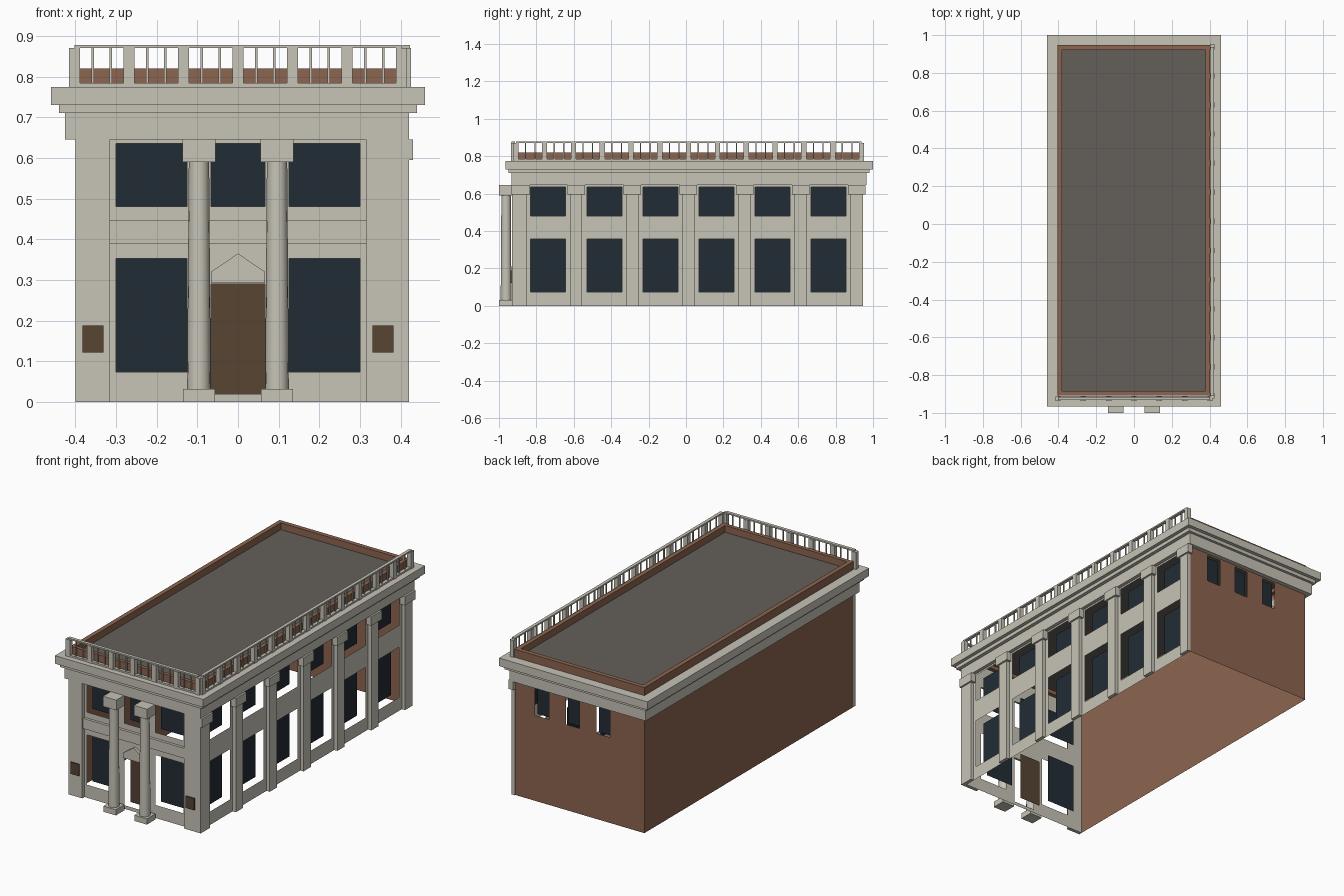
import bpy, bmesh, math
from mathutils import Vector

cube = bpy.data.objects.get("Cube")
if cube:
    bpy.data.objects.remove(cube)


def material(name, rgb):
    m = bpy.data.materials.new(name)
    m.use_nodes = True
    m.diffuse_color = (*rgb, 1)
    bsdf = next(n for n in m.node_tree.nodes if n.type == 'BSDF_PRINCIPLED')
    bsdf.inputs["Base Color"].default_value = (*rgb, 1)
    bsdf.inputs["Roughness"].default_value = 0.9
    return m


STONE = material("pale stone", (0.57, 0.55, 0.47))
BRICK = material("red brick", (0.265, 0.13, 0.08))
ROOF = material("grey roof", (0.127, 0.117, 0.102))
GLASS = material("dark glass", (0.016, 0.025, 0.036))
WOOD = material("brown wood", (0.095, 0.058, 0.033))


def finish(name, bm, mat, fix=True):
    if fix:
        bmesh.ops.recalc_face_normals(bm, faces=bm.faces[:])
    me = bpy.data.meshes.new(name)
    bm.to_mesh(me)
    bm.free()
    me.materials.append(mat)
    ob = bpy.data.objects.new(name, me)
    bpy.context.collection.objects.link(ob)
    return ob


def add_box(bm, x0, x1, y0, y1, z0, z1):
    vs = bmesh.ops.create_cube(bm, size=1)["verts"]
    for v in vs:
        v.co = Vector((x1 if v.co.x > 0 else x0,
                       y1 if v.co.y > 0 else y0,
                       z1 if v.co.z > 0 else z0))


def boxes(name, mat, items):
    bm = bmesh.new()
    for b in items:
        add_box(bm, *b)
    return finish(name, bm, mat)


def frame(name, mat, outer, inner, z0, z1):
    """Rectangular ring; rectangles are x0, x1, y0, y1."""
    bm = bmesh.new()
    loops = []
    for (x0, x1, y0, y1), z in ((outer, z0), (outer, z1), (inner, z1), (inner, z0)):
        loops.append([bm.verts.new((x, y, z)) for x, y in
                      ((x0, y0), (x1, y0), (x1, y1), (x0, y1))])
    for k in range(4):
        a, b = loops[k], loops[(k + 1) % 4]
        for i in range(4):
            j = (i + 1) % 4
            bm.faces.new((a[i], a[j], b[j], b[i]))
    return finish(name, bm, mat)


def sheet(name, mat, place, u0, u1, v0, v1, holes=()):
    """Thin wall with rectangular openings; place maps (u, v) to a point."""
    us = sorted({u0, u1, *(h[0] for h in holes), *(h[1] for h in holes)})
    vs = sorted({v0, v1, *(h[2] for h in holes), *(h[3] for h in holes)})
    bm = bmesh.new()
    for a, b in zip(us, us[1:]):
        for c, d in zip(vs, vs[1:]):
            u, v = (a + b) / 2, (c + d) / 2
            if any(h[0] < u < h[1] and h[2] < v < h[3] for h in holes):
                continue
            bm.faces.new([bm.verts.new(place(*p)) for p in ((a, c), (b, c), (b, d), (a, d))])
    bmesh.ops.remove_doubles(bm, verts=bm.verts[:], dist=1e-5)
    return finish(name, bm, mat, False)


LEFT, RIGHT, FRONT, BACK = -0.40, 0.40, -0.91, 0.94
RECESS = 0.05
FRIEZE, EAVE = 0.645, 0.775


def front(d):
    return lambda u, v: (u, FRONT + d, v)


def side(d):
    return lambda u, v: (RIGHT - d, u, v)


def back(d):
    return lambda u, v: (-u, BACK - d, v)


# front wall with door, ground windows and upper windows
upper = (0.48, 0.635)
door = (-0.066, 0.066, 0.02, 0.29)
front_glass = [(s * 0.2125 - 0.0875, s * 0.2125 + 0.0875, *z)
               for s in (-1, 1) for z in ((0.073, 0.353), upper)]
front_glass.append((-0.066, 0.066, *upper))
sheet("front_wall", STONE, front(0), LEFT, RIGHT, 0, FRIEZE, front_glass + [door])
for i, h in enumerate(front_glass):
    sheet(f"front_window_{i}", GLASS, front(RECESS), *h)
sheet("front_door", WOOD, front(RECESS), *door)

# windowed side wall
bays = [-0.737 + 0.3 * i for i in range(6)]
side_glass = [(c - 0.0935, c + 0.0935, *z) for c in bays for z in ((0.075, 0.357), upper)]
sheet("side_wall", STONE, side(0), FRONT, BACK, 0, FRIEZE, side_glass)
for i, h in enumerate(side_glass):
    sheet(f"side_window_{i}", GLASS, side(RECESS), *h)

# brick back and blank brick side
back_glass = [(-c - 0.042, -c + 0.042, *upper) for c in (0.235, 0.045, -0.145)]
sheet("back_wall", BRICK, back(0), -RIGHT, -LEFT, 0, FRIEZE, back_glass)
for i, h in enumerate(back_glass):
    sheet(f"back_window_{i}", GLASS, back(0.02), *h)
sheet("blank_side_wall", BRICK, lambda u, v: (LEFT, -u, v), -BACK, -FRONT, 0, EAVE)

# pilasters and their capitals
edges = [(-0.93, -0.85)] + [(c + 0.118, c + 0.182) for c in bays[:-1]] + [(0.88, 0.945)]
boxes("side_pilasters", STONE, [(RIGHT, 0.42, a, b, 0, FRIEZE) for a, b in edges])
boxes("side_capitals", STONE,
      [(RIGHT, 0.43, max(a - 0.015, -0.932), b + 0.015, 0.595, FRIEZE) for a, b in edges])
boxes("front_pilasters", STONE, [(LEFT, -0.315, -0.93, FRONT, 0, FRIEZE),
                                 (0.315, RIGHT, -0.93, FRONT, 0, FRIEZE)])
boxes("front_belt", STONE, [(-0.315, 0.315, -0.925, FRONT, 0.39, 0.447)])
boxes("wall_plaques", WOOD, [(x - 0.026, x + 0.026, -0.937, -0.93, 0.122, 0.188)
                             for x in (-0.357, 0.357)])

# gabled door hood
bm = bmesh.new()
hood = bm.faces.new([bm.verts.new((x, -0.925, z)) for x, z in
                     ((-0.066, 0.292), (0.066, 0.292), (0.066, 0.32), (0, 0.365), (-0.066, 0.32))])
new = bmesh.ops.extrude_face_region(bm, geom=[hood])["geom"]
bmesh.ops.translate(bm, vec=(0, 0.015, 0), verts=[g for g in new if isinstance(g, bmesh.types.BMVert)])
finish("door_hood", bm, STONE)

# free-standing columns
for side_name, x in (("right", -0.096), ("left", 0.096)):
    boxes(f"{side_name}_column_blocks", STONE,
          [(x - 0.039, x + 0.039, -1.0, -0.925, 0, 0.032),
           (x - 0.041, x + 0.041, -1.0, -0.925, 0.59, 0.647)])
    bpy.ops.mesh.primitive_cone_add(vertices=16, radius1=0.029, radius2=0.025, depth=0.56,
                                    location=(x, -0.962, 0.311))
    shaft = bpy.context.object
    shaft.name = f"{side_name}_column_shaft"
    shaft.data.materials.append(STONE)
    bpy.ops.object.shade_smooth_by_angle(angle=math.radians(35))

# stepped cornice
inner = (LEFT, RIGHT, FRONT, BACK)
frame("frieze", STONE, (-0.425, 0.42, -0.932, 0.965), inner, FRIEZE, 0.71)
frame("cornice_lower", STONE, (-0.44, 0.44, -0.948, 0.98), inner, 0.71, 0.73)
frame("cornice_upper", STONE, (-0.46, 0.46, -0.965, 1.0), inner, 0.73, EAVE)

# roof and brick parapet
frame("parapet", BRICK, (-0.405, 0.402, -0.907, 0.947), (-0.38, 0.378, -0.885, 0.922), 0.76, 0.82)
sheet("roof", ROOF, lambda u, v: (u, v, 0.782), -0.39, 0.39, -0.895, 0.935)


# balustrade along the front and the windowed side
def balustrade(name, start, end, count, along_x, line):
    items = []

    def part(a, b, half, z0, z1):
        if along_x:
            items.append((a, b, line - half, line + half, z0, z1))
        else:
            items.append((line - half, line + half, a, b, z0, z1))

    step = (end - start) / count
    for i in range(count + 1):
        c = start + i * step
        part(c - 0.014, c + 0.014, 0.012, EAVE, 0.87)
        if i < count:
            for t in (1 / 3, 2 / 3):
                part(c + t * step - 0.003, c + t * step + 0.003, 0.003, 0.784, 0.87)
    part(start, end, 0.009, 0.87, 0.878)
    part(start, end, 0.009, EAVE, 0.784)
    boxes(name, STONE, items)


balustrade("front_balustrade", -0.402, 0.402, 6, True, -0.924)
balustrade("side_balustrade", -0.91, 0.938, 12, False, 0.414)
